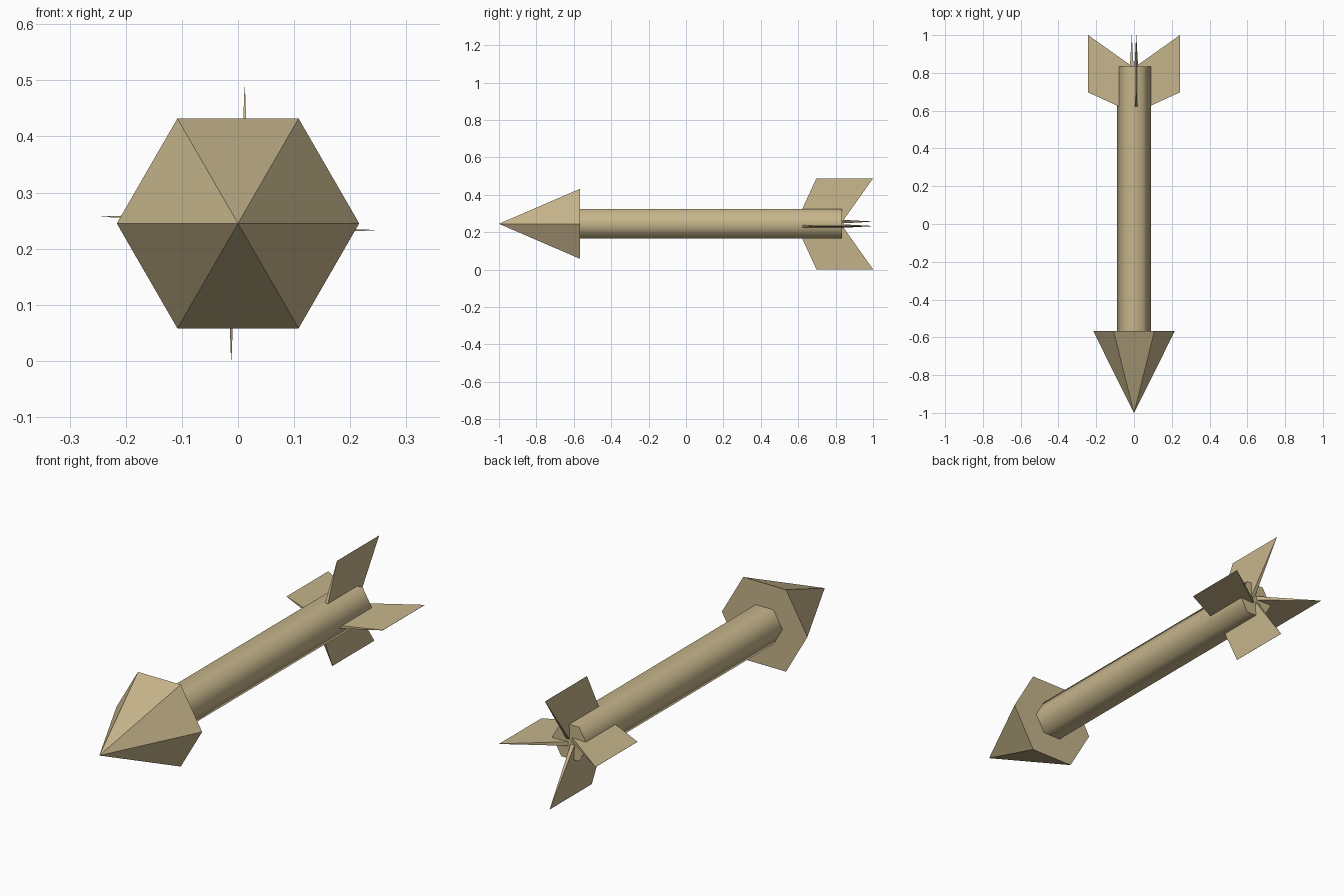
import bpy
import bmesh
from math import cos, sin, pi, radians
from mathutils import Matrix

if "Cube" in bpy.data.objects:
    bpy.data.objects.remove(bpy.data.objects["Cube"], do_unlink=True)

AXIS_Z = 0.245

wood = bpy.data.materials.new("pale_wood")
wood.use_nodes = True
COLOUR = (0.57, 0.465, 0.26, 1)
wood.diffuse_color = COLOUR
wood.node_tree.nodes["Principled BSDF"].inputs["Base Color"].default_value = COLOUR


def make_object(name, bm):
    bmesh.ops.recalc_face_normals(bm, faces=bm.faces)
    mesh = bpy.data.meshes.new(name)
    bm.to_mesh(mesh)
    bm.free()
    mesh.materials.append(wood)
    obj = bpy.data.objects.new(name, mesh)
    bpy.context.collection.objects.link(obj)
    obj.location.z = AXIS_Z
    return obj


def hexagon(bm, y, radius):
    return [bm.verts.new((radius * cos(i * pi / 3), y, radius * sin(i * pi / 3)))
            for i in range(6)]


# Six-sided pointed head
bm = bmesh.new()
base = hexagon(bm, -0.567, 0.216)
tip = bm.verts.new((0, -1, 0))
bm.faces.new(base)
for i in range(6):
    bm.faces.new((base[i], base[(i + 1) % 6], tip))
make_object("arrow_head", bm)

# Six-sided shaft, smooth along its sides
bm = bmesh.new()
front, back = hexagon(bm, -0.567, 0.09), hexagon(bm, 0.835, 0.09)
bm.faces.new(front)
bm.faces.new(back)
for i in range(6):
    j = (i + 1) % 6
    bm.faces.new((front[i], front[j], back[j], back[i]))
shaft = make_object("shaft", bm)
bpy.ops.object.select_all(action='DESELECT')
shaft.select_set(True)
bpy.context.view_layer.objects.active = shaft
bpy.ops.object.shade_smooth_by_angle(angle=radians(70))

# Swept fins: wedges thick at the root, each set slightly off the axis
OFFSET = 0.012
OUTLINE = [  # along the shaft, out from the axis, half thickness
    (0.59, 0.01, 0.0095), (0.697, 0.243, 0.0004),
    (1.0, 0.243, 0.0004), (0.835, 0.01, 0.0095)]
for turn, name in enumerate(("top", "left", "bottom", "right")):
    bm = bmesh.new()
    sides = [[bm.verts.new((OFFSET + s * half, y, out)) for y, out, half in OUTLINE]
             for s in (-1, 1)]
    for side in sides:
        bm.faces.new(side)
    for i in range(4):
        j = (i + 1) % 4
        bm.faces.new((sides[0][i], sides[0][j], sides[1][j], sides[1][i]))
    bm.transform(Matrix.Rotation(turn * pi / 2, 4, 'Y'))
    make_object(name + "_fin", bm)
